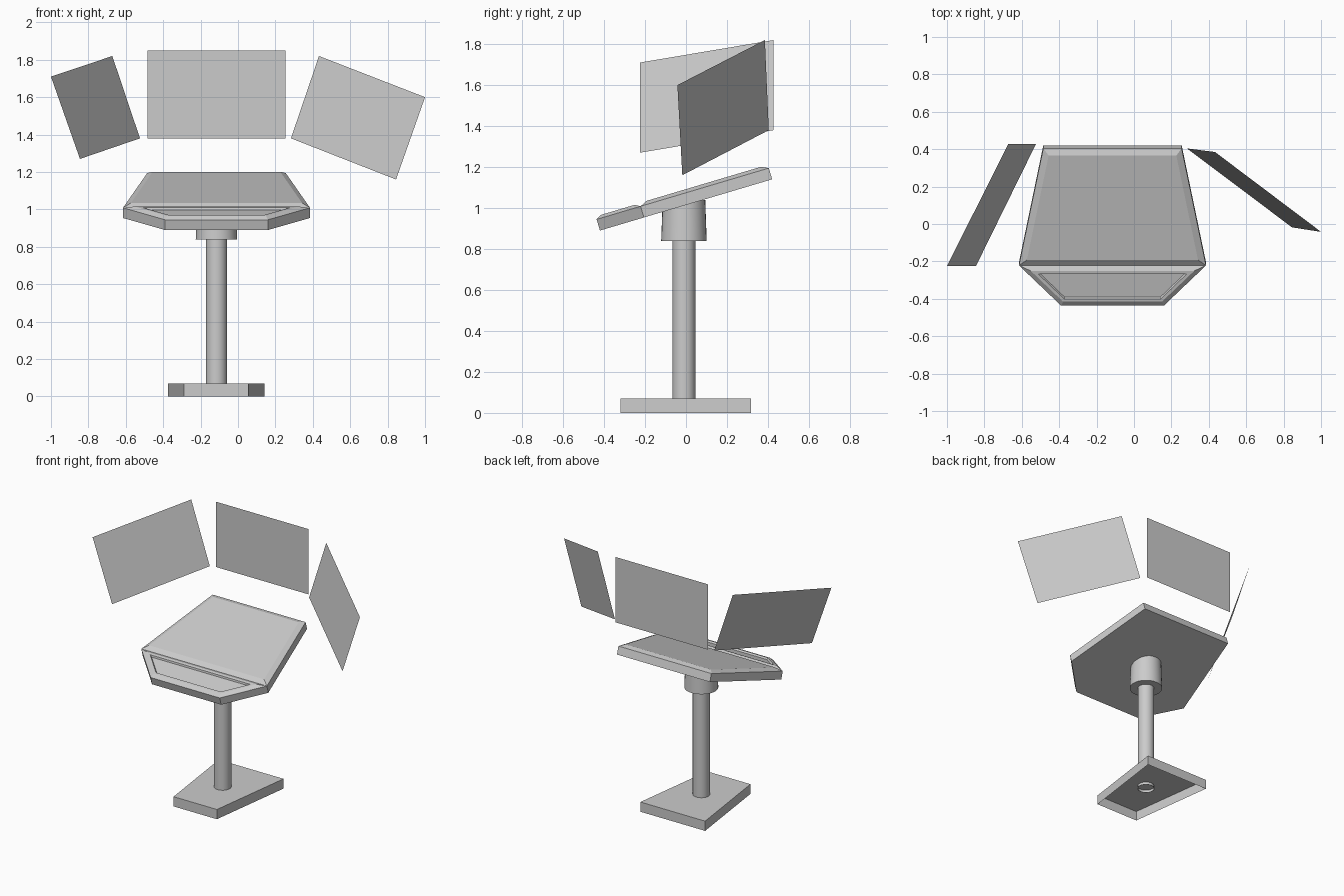
import bpy, bmesh, math
from mathutils import Matrix

if "Cube" in bpy.data.objects:
    bpy.data.objects.remove(bpy.data.objects["Cube"])

CX = -0.115          # centre line of the stand
CY = -0.01           # centre of the post
TILT = math.atan2(0.25, 0.84)


def finish(name, bm):
    mesh = bpy.data.meshes.new(name)
    bm.to_mesh(mesh)
    bm.free()
    ob = bpy.data.objects.new(name, mesh)
    bpy.context.collection.objects.link(ob)
    return ob


def panel(name, corners):
    bm = bmesh.new()
    bm.faces.new([bm.verts.new(c) for c in corners])
    return finish(name, bm)


def tube(name, r_low, r_high, z0, z1, capped):
    bpy.ops.mesh.primitive_cone_add(
        vertices=32, radius1=r_low, radius2=r_high, depth=z1 - z0,
        end_fill_type='NGON' if capped else 'NOTHING',
        location=(CX, CY, (z0 + z1) / 2))
    ob = bpy.context.object
    ob.name = name
    bpy.ops.object.shade_smooth_by_angle()
    return ob


# foot: tapered plate, open underneath
bm = bmesh.new()
foot = [(-0.289, -0.32), (0.056, -0.32), (0.141, 0.317), (-0.374, 0.317)]
low = [bm.verts.new((x, y, 0)) for x, y in foot]
top = [bm.verts.new((x, y, 0.07)) for x, y in foot]
bm.faces.new(top)
for i in range(4):
    j = (i + 1) % 4
    bm.faces.new((low[i], low[j], top[j], top[i]))
finish("foot_plate", bm)

# post and collar
tube("post", 0.056, 0.056, 0.05, 1.0, False)
tube("collar", 0.111, 0.104, 0.84, 1.04, True)

# console: six-sided slab, drawn flat and then tilted about its lower front edge
bm = bmesh.new()
outline = [(-0.275, 0), (0.275, 0), (0.5, 0.224), (0.37, 0.877), (-0.37, 0.877), (-0.5, 0.224)]
low = [bm.verts.new((x, s, 0)) for x, s in outline]
top = [bm.verts.new((x, s, 0.057)) for x, s in outline]
bm.faces.new(low[::-1])
for i in range(6):
    j = (i + 1) % 6
    bm.faces.new((low[i], low[j], top[j], top[i]))
tray = bm.faces.new((top[0], top[1], top[2], top[5]))
hood = bm.faces.new((top[5], top[2], top[3], top[4]))
bm.normal_update()


def inset(face, width, depth):
    bmesh.ops.inset_individual(bm, faces=[face], thickness=width, depth=depth,
                               use_even_offset=True)
    bm.normal_update()


# raised hood, and raised tray with a sunken panel
inset(hood, 0.035, 0.017)
inset(tray, 0.026, 0.015)
inset(tray, 0.016, 0)
inset(tray, 0.006, -0.012)
bm.transform(Matrix.Translation((CX, -0.42, 0.89)) @ Matrix.Rotation(TILT, 4, 'X'))
finish("console", bm)

# floating screens
panel("middle_screen", [(-0.485, 0.44, 1.38), (0.255, 0.44, 1.38),
                        (0.255, 0.44, 1.85), (-0.485, 0.44, 1.85)])
panel("left_screen", [(-0.845, -0.225, 1.27), (-0.524, 0.428, 1.38),
                      (-0.672, 0.428, 1.82), (-1.0, -0.225, 1.71)])
panel("right_screen", [(0.283, 0.404, 1.38), (0.845, -0.018, 1.16),
                       (1.0, -0.042, 1.60), (0.433, 0.385, 1.82)])
